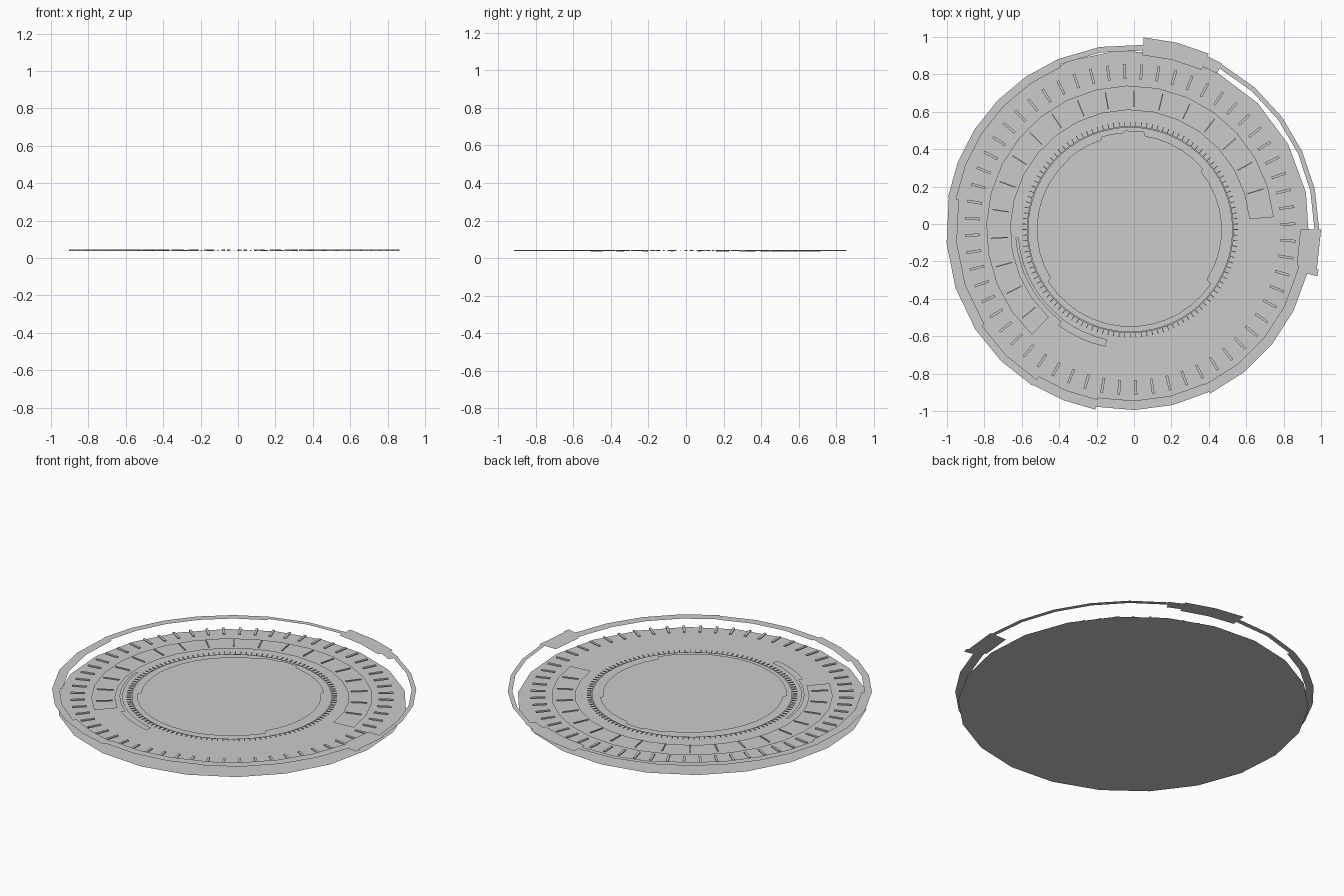
import bpy, math
from math import radians, cos, sin

if "Cube" in bpy.data.objects:
    bpy.data.objects.remove(bpy.data.objects["Cube"])

CX, CY = -0.02, -0.03   # shared dial centre


def pol(r, a, z=0.0):
    return (CX + r * cos(radians(a)), CY + r * sin(radians(a)), z)


def make(name, verts, faces):
    me = bpy.data.meshes.new(name)
    me.from_pydata(verts, [], faces)
    me.update()
    ob = bpy.data.objects.new(name, me)
    bpy.context.collection.objects.link(ob)
    return ob


def arcs(name, segs, z, step):
    """Flat ring made of arcs: (start, end, inner radius, outer radius)."""
    verts, faces = [], []
    for a0, a1, ri, ro in segs:
        n = max(1, round((a1 - a0) / step))
        base = len(verts)
        for i in range(n + 1):
            a = a0 + (a1 - a0) * i / n
            verts += [pol(ri, a, z), pol(ro, a, z)]
        for i in range(n):
            b = base + 2 * i
            faces.append((b, b + 1, b + 3, b + 2))
    return make(name, verts, faces)


def plate(name, profile, z, step):
    """Filled disc whose radius changes by sector: (start, end, radius)."""
    verts = []
    for a0, a1, r in profile:
        n = max(1, round((a1 - a0) / step))
        verts += [pol(r, a0 + (a1 - a0) * i / n, z) for i in range(n)]
        if len(profile) > 1:
            verts.append(pol(r, a1 - 1, z))
    return make(name, verts, [tuple(range(len(verts)))])


def ticks(name, angles, r0, r1, w, z0, z1):
    """Thin radial bars."""
    verts, faces = [], []
    for a in angles:
        c, s = cos(radians(a)), sin(radians(a))
        b = len(verts)
        for z in (z0, z1):
            for r, t in ((r0, -w), (r1, -w), (r1, w), (r0, w)):
                verts.append((CX + r * c - t / 2 * s, CY + r * s + t / 2 * c, z))
        faces += [tuple(b + i for i in f) for f in (
            (3, 2, 1, 0), (4, 5, 6, 7), (0, 1, 5, 4),
            (1, 2, 6, 5), (2, 3, 7, 6), (3, 0, 4, 7))]
    return make(name, verts, faces)


# Base disc
plate("base_disc", [(12, 372, 0.96)], 0.0, 360 / 22)

# Raised outer ring with broad and narrow stretches
arcs("outer_ring", [
    (0, 61, 0.985, 1.01),
    (61, 66, 0.955, 1.015),
    (66, 86, 0.935, 1.03),
    (86, 113, 0.96, 0.99),
    (113, 170, 0.945, 0.99),
    (170, 213, 0.93, 0.985),
    (213, 238, 0.945, 0.985),
    (238, 259, 0.925, 0.98),
    (259, 296, 0.915, 0.965),
    (296, 346, 0.92, 0.975),
    (346, 348, 0.92, 1.03),
    (348, 360, 0.91, 1.02),
], 0.07, 12.5)

# Wide partial band and its dividers
arcs("dial_band", [(5, 227, 0.64, 0.77)], 0.032, 12)
ticks("band_dividers", [17 + 11.9 * i for i in range(18)],
      0.655, 0.745, 0.006, 0.036, 0.042)

# Long outer ticks and fine inner ticks
ticks("outer_ticks", [i * 6 + 2 for i in range(60)],
      0.805, 0.885, 0.014, 0.037, 0.044)
ticks("fine_ticks", [i * 3 for i in range(120)],
      0.553, 0.577, 0.004, 0.037, 0.042)

# Slim pointer arc with a thicker end
arcs("pointer_arc", [(184, 233, 0.598, 0.615), (233, 258, 0.6, 0.64)],
     0.04, 6)

# Thin circle around the centre and the notched centre plate
arcs("scale_circle", [(0, 360, 0.545, 0.553)], 0.038, 6)
plate("centre_plate", [
    (-33, 40, 0.49), (40, 82, 0.507), (82, 94, 0.53), (94, 108, 0.52),
    (108, 132, 0.505), (132, 212, 0.5), (212, 327, 0.52),
], 0.043, 9)
